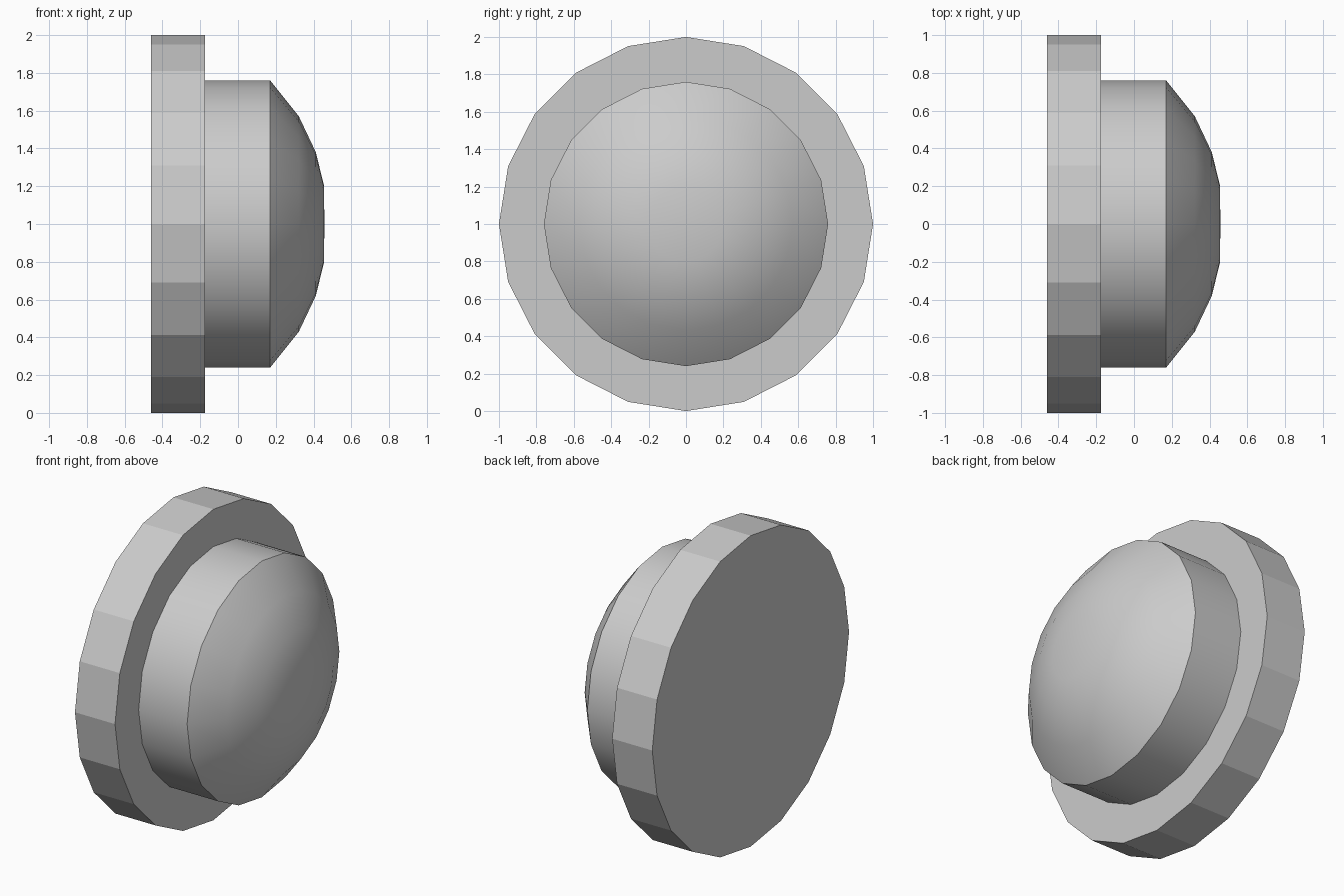
import bpy, bmesh, math

if "Cube" in bpy.data.objects:
    bpy.data.objects.remove(bpy.data.objects["Cube"])

SIDES = 20
CENTRE_Z = 1.0


def lathe(name, profile, smooth):
    """Revolve (x, radius) points around the horizontal x axis; radius 0 is a pole."""
    bm = bmesh.new()
    rings = []
    for x, r in profile:
        if r == 0:
            rings.append([bm.verts.new((x, 0, 0))] * SIDES)
        else:
            angles = [math.tau * i / SIDES for i in range(SIDES)]
            rings.append([bm.verts.new((x, r * math.cos(a), r * math.sin(a))) for a in angles])
    for a, b in zip(rings, rings[1:]):
        for i in range(SIDES):
            j = (i + 1) % SIDES
            bm.faces.new(dict.fromkeys((a[i], a[j], b[j], b[i])))
    # Close open flat ends with a single polygon
    for ring in (rings[0], rings[-1]):
        if ring[0] is not ring[1]:
            bm.faces.new(ring)
    bmesh.ops.recalc_face_normals(bm, faces=bm.faces[:])
    mesh = bpy.data.meshes.new(name)
    bm.to_mesh(mesh)
    bm.free()
    obj = bpy.data.objects.new(name, mesh)
    obj.location.z = CENTRE_Z
    bpy.context.collection.objects.link(obj)
    if smooth:
        bpy.ops.object.select_all(action='DESELECT')
        obj.select_set(True)
        bpy.context.view_layer.objects.active = obj
        bpy.ops.object.shade_smooth_by_angle(angle=math.radians(30))
    return obj


# Flat-faceted backing disc
lathe("base_flange", [(-0.46, 1.0), (-0.175, 1.0)], smooth=False)

# Smooth barrel with a domed end
lathe("domed_button", [(-0.175, 0.76), (0.17, 0.76), (0.322, 0.57), (0.412, 0.38),
                       (0.456, 0.2), (0.457, 0)], smooth=True)
